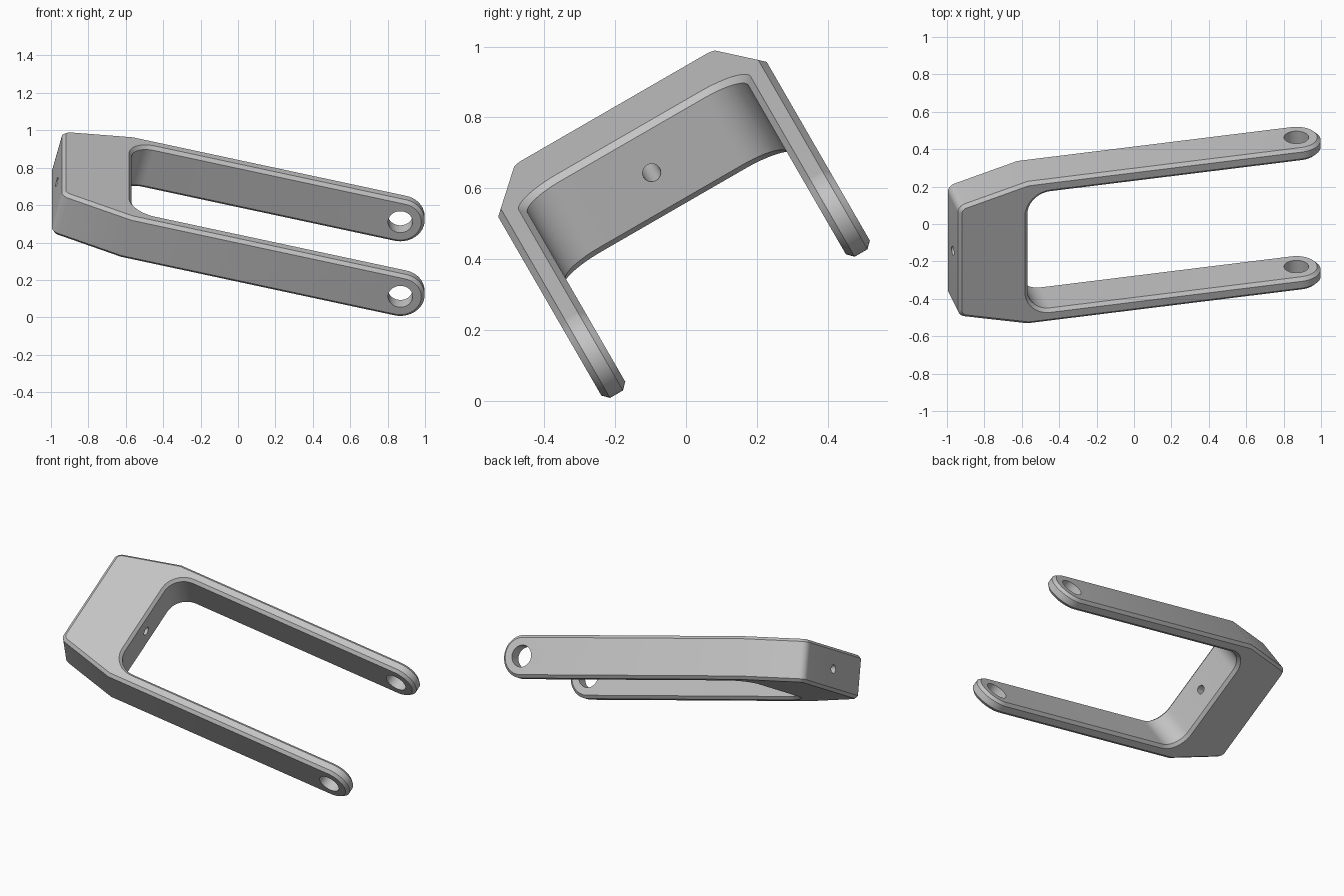
import bpy, bmesh, math
from mathutils import Matrix, Vector

if "Cube" in bpy.data.objects:
    bpy.data.objects.remove(bpy.data.objects["Cube"], do_unlink=True)

# Tilted frame of the part: u along the arms, v across them, w through the plate
tilt = math.asin(0.24)
u = Vector((math.cos(tilt), math.sin(tilt) * 0.5, -math.sin(tilt) * math.cos(math.radians(30))))
v = Vector((0, math.cos(math.radians(30)), 0.5))
w = u.cross(v)
origin = 0.238 * v + 0.445 * w
FRAME = Matrix.Translation(origin) @ Matrix((u, v, w)).transposed().to_4x4()

BACK, BEND, HOLE = -1.108, -0.725, 0.784   # stations along u
OUTER, INNER, REAR = 0.438, 0.36, 0.337    # half widths
HALF = 0.13                                # half thickness

metal = bpy.data.materials.new("light_grey_metal")
metal.use_nodes = True
metal.diffuse_color = (0.55, 0.55, 0.55, 1)
metal.node_tree.nodes["Principled BSDF"].inputs["Base Color"].default_value = (0.55, 0.55, 0.55, 1)


def fillet(prev, corner, nxt, radius, steps=12):
    """Points of a round corner between two straight sides."""
    c = Vector(corner)
    a, b = (Vector(prev) - c).normalized(), (Vector(nxt) - c).normalized()
    half = a.angle(b) / 2
    centre = c + (a + b).normalized() * radius / math.sin(half)
    start = c + a * radius / math.tan(half) - centre
    end = c + b * radius / math.tan(half) - centre
    total = start.angle_signed(end)
    return [centre + Matrix.Rotation(-total * i / steps, 2) @ start for i in range(steps + 1)]


def prism(name, points, axis, depth):
    """Extrude a 2D outline both ways along axis 'u', 'v' or 'w'."""
    place = {"u": lambda a, b, d: (d, a, b),
             "v": lambda a, b, d: (a, d, b),
             "w": lambda a, b, d: (a, b, d)}[axis]
    bm = bmesh.new()
    low = [bm.verts.new(place(p[0], p[1], -depth)) for p in points]
    high = [bm.verts.new(place(p[0], p[1], depth)) for p in points]
    bm.faces.new(low)
    bm.faces.new(high)
    for i in range(len(points)):
        j = (i + 1) % len(points)
        bm.faces.new((low[i], low[j], high[j], high[i]))
    bmesh.ops.recalc_face_normals(bm, faces=bm.faces)
    mesh = bpy.data.meshes.new(name)
    bm.to_mesh(mesh)
    bm.free()
    mesh.materials.append(metal)
    obj = bpy.data.objects.new(name, mesh)
    bpy.context.collection.objects.link(obj)
    obj.matrix_world = FRAME
    return obj


def arc(cx, cy, radius, start, end, steps):
    return [(cx + radius * math.cos(math.radians(start + (end - start) * i / steps)),
             cy + radius * math.sin(math.radians(start + (end - start) * i / steps)))
            for i in range(steps + 1)]


def apply(obj, modifier):
    bpy.ops.object.select_all(action="DESELECT")
    bpy.context.view_layer.objects.active = obj
    obj.select_set(True)
    bpy.ops.object.modifier_apply(modifier=modifier.name)


def boolean(obj, tool, operation):
    mod = obj.modifiers.new(operation.lower(), "BOOLEAN")
    mod.operation, mod.solver, mod.object = operation, "EXACT", tool
    tool.hide_render = True
    bpy.context.view_layer.update()
    apply(obj, mod)
    bpy.data.objects.remove(tool, do_unlink=True)


# Fork outline: one half from the back to the pocket, then mirrored
tip = 1.0
half = fillet((BACK, 0), (BACK, REAR), (BEND, OUTER), 0.05, 8)
half += [Vector((BEND, OUTER)), Vector((tip, OUTER)), Vector((tip, INNER))]
half += fillet((tip, INNER), (BEND, INNER), (BEND, 0), 0.125)
outline = half + [Vector((p.x, -p.y)) for p in reversed(half)]
fork = prism("fork_bracket", outline, "w", 0.2)

# Side shape gives the plate thickness and the round arm ends
side = [(-1.3, -HALF)] + arc(HOLE, 0, HALF, -90, 90, 28) + [(-1.3, HALF)]
boolean(fork, prism("side_shape", side, "v", 0.6), "INTERSECT")

# Small chamfer along the sharp edges
bevel = fork.modifiers.new("chamfer", "BEVEL")
bevel.width, bevel.segments = 0.018, 1
bevel.limit_method, bevel.angle_limit = "ANGLE", math.radians(40)
bevel.use_clamp_overlap = False
apply(fork, bevel)

# Pin hole through both arms, small bolt hole through the bridge
boolean(fork, prism("pin_cutter", arc(HOLE, 0, 0.066, 0, 350, 35), "v", 0.6), "DIFFERENCE")
bolt = prism("bolt_cutter", arc(0, 0, 0.026, 0, 345, 23), "u", 0.4)
bolt.matrix_world = FRAME @ Matrix.Translation((BACK + 0.2, 0, 0))
boolean(fork, bolt, "DIFFERENCE")

bpy.ops.object.select_all(action="DESELECT")
fork.select_set(True)
bpy.context.view_layer.objects.active = fork
bpy.ops.object.shade_smooth_by_angle(angle=math.radians(25))
